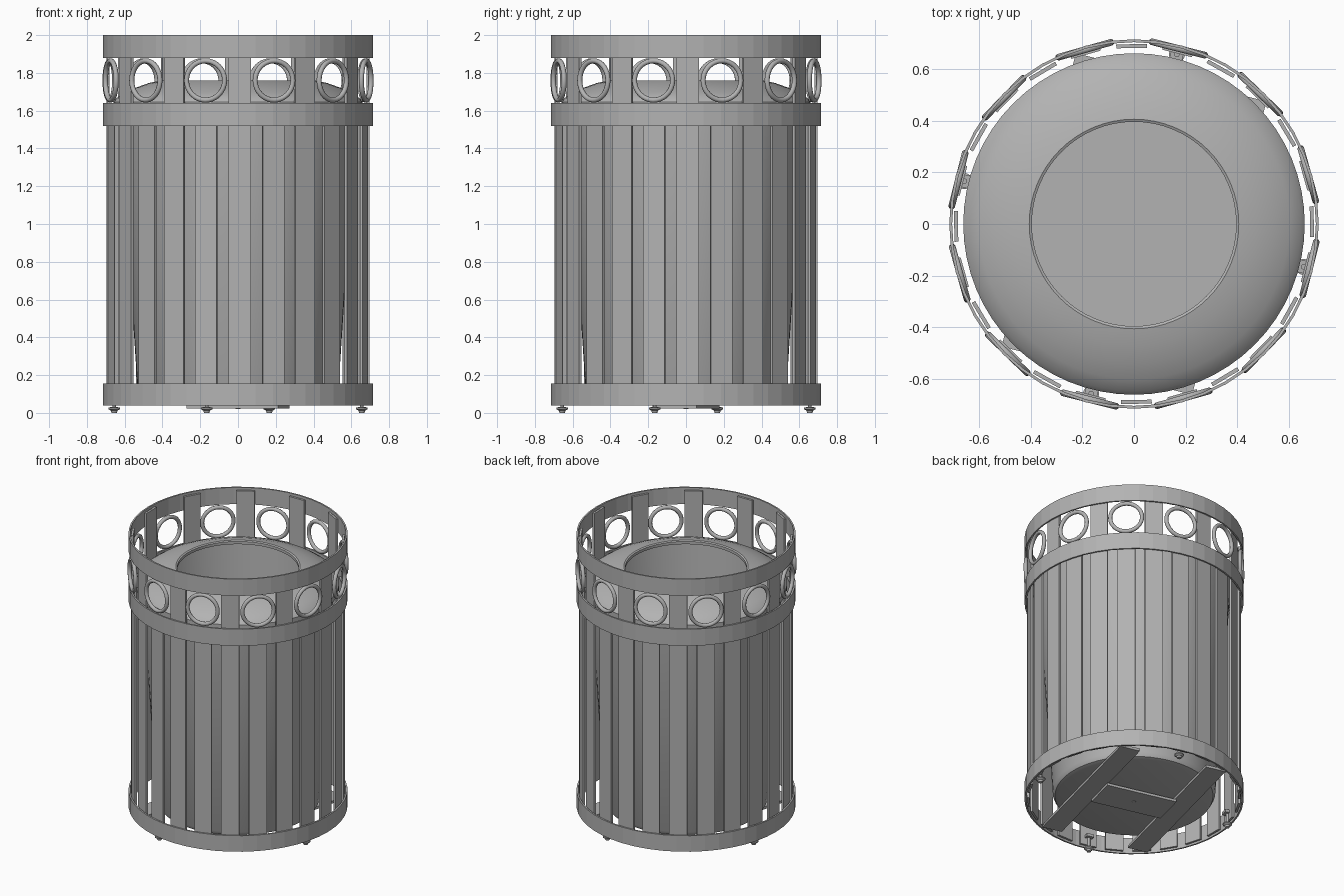
import bpy
import bmesh
import math
from mathutils import Matrix, Vector

cube = bpy.data.objects.get("Cube")
if cube:
    bpy.data.objects.remove(cube, do_unlink=True)

TURN = math.radians(0.8)      # slight twist of the whole frame
STEP = math.radians(15)       # spacing of the slats

steel = bpy.data.materials.new("grey_steel")
steel.use_nodes = True
grey = (0.45, 0.45, 0.45, 1)
steel.diffuse_color = grey
steel.node_tree.nodes["Principled BSDF"].inputs["Base Color"].default_value = grey


def finish(name, bm, smooth=None):
    """Turn a bmesh into a named object in the steel colour."""
    bmesh.ops.recalc_face_normals(bm, faces=bm.faces)
    mesh = bpy.data.meshes.new(name)
    bm.to_mesh(mesh)
    bm.free()
    mesh.materials.append(steel)
    obj = bpy.data.objects.new(name, mesh)
    bpy.context.collection.objects.link(obj)
    if smooth:
        bpy.ops.object.select_all(action='DESELECT')
        obj.select_set(True)
        bpy.context.view_layer.objects.active = obj
        bpy.ops.object.shade_smooth_by_angle(angle=math.radians(smooth))
    return obj


def lathe(name, profile, sides, closed=False, smooth=None):
    """Spin an (r, z) profile around the z axis."""
    bm = bmesh.new()
    verts = [bm.verts.new((r, 0, z)) for r, z in profile]
    pairs = list(zip(verts, verts[1:]))
    if closed:
        pairs.append((verts[-1], verts[0]))
    edges = [bm.edges.new(p) for p in pairs]
    bmesh.ops.spin(bm, geom=verts + edges, cent=(0, 0, 0), axis=(0, 0, 1),
                   angle=math.tau, steps=sides, use_merge=True)
    bmesh.ops.remove_doubles(bm, verts=bm.verts, dist=1e-5)
    return finish(name, bm, smooth)


def box(name, size, centre, angle):
    """Box placed at centre, then turned around the z axis."""
    bm = bmesh.new()
    bmesh.ops.create_cube(bm, size=1)
    bm.transform(Matrix.Rotation(angle, 4, 'Z') @ Matrix.Translation(centre)
                 @ Matrix.Diagonal((*size, 1)))
    return finish(name, bm)


# Three flat hoops
for label, low, high in (("bottom", 0.04, 0.155), ("middle", 1.52, 1.64), ("top", 1.88, 2.0)):
    lathe(label + "_band", [(0.703, low), (0.714, low), (0.714, high), (0.703, high)],
          48, closed=True)

# Upright slats: every second one reaches the top hoop
for i in range(24):
    top = 1.985 if i % 2 == 0 else 1.6
    box(f"slat_{i + 1}", (0.015, 0.118, top - 0.05),
        (0.6875, 0, (top + 0.05) / 2), TURN + i * STEP)

# Rings between the two upper hoops
for i in range(12):
    bm = bmesh.new()
    tube = bmesh.ops.create_circle(bm, segments=10, radius=0.0135)["verts"]
    for v in tube:
        v.co = Vector((v.co.x, v.co.y + 0.104, 0))
    bmesh.ops.spin(bm, geom=list(bm.verts) + list(bm.edges), cent=(0, 0, 0),
                   axis=(1, 0, 0), angle=math.tau, steps=32, use_merge=True)
    bmesh.ops.remove_doubles(bm, verts=bm.verts, dist=1e-5)
    bm.transform(Matrix.Rotation(TURN + (2 * i + 1) * STEP, 4, 'Z')
                 @ Matrix.Translation((0.70, 0, 1.76)))
    finish(f"ring_{i + 1}", bm, smooth=50)

# Tapered inner bin with a rounded foot
lathe("liner", [(0, 0.06), (0.49, 0.06), (0.515, 0.068), (0.53, 0.095), (0.63, 1.65),
                (0.62, 1.65), (0.52, 0.095), (0.49, 0.07), (0, 0.07)], 64, smooth=35)

# Domed lid with a round opening
lathe("lid", [(0.395, 1.735), (0.395, 1.755), (0.405, 1.76), (0.47, 1.747), (0.54, 1.722),
              (0.60, 1.695), (0.645, 1.665), (0.66, 1.645), (0.66, 1.61), (0.65, 1.61),
              (0.65, 1.64), (0.59, 1.685), (0.47, 1.735)], 64, closed=True, smooth=35)

# Two floor beams and the plate joining them
for side, x in (("right", -0.31), ("left", 0.31)):
    box(side + "_floor_beam", (0.14, 1.17, 0.018), (x, 0, 0.05), TURN - STEP)
box("floor_plate", (0.5, 0.24, 0.018), (0, 0, 0.032), TURN - STEP)
lathe("floor_bolt", [(0, 0.02), (0.012, 0.02), (0.012, 0.03), (0, 0.03)], 12)

# Levelling feet on small brackets
for i in range(4):
    angle = TURN - STEP + i * math.pi / 2
    foot = lathe(f"foot_{i + 1}", [(0, 0), (0.014, 0), (0.018, 0.012), (0.031, 0.02),
                                   (0.031, 0.028), (0.01, 0.032), (0.01, 0.13), (0, 0.13)], 16)
    foot.location = (0.676 * math.cos(angle), 0.676 * math.sin(angle), 0)
    box(f"foot_bracket_{i + 1}", (0.035, 0.05, 0.02), (0.667, 0, 0.11), angle)
